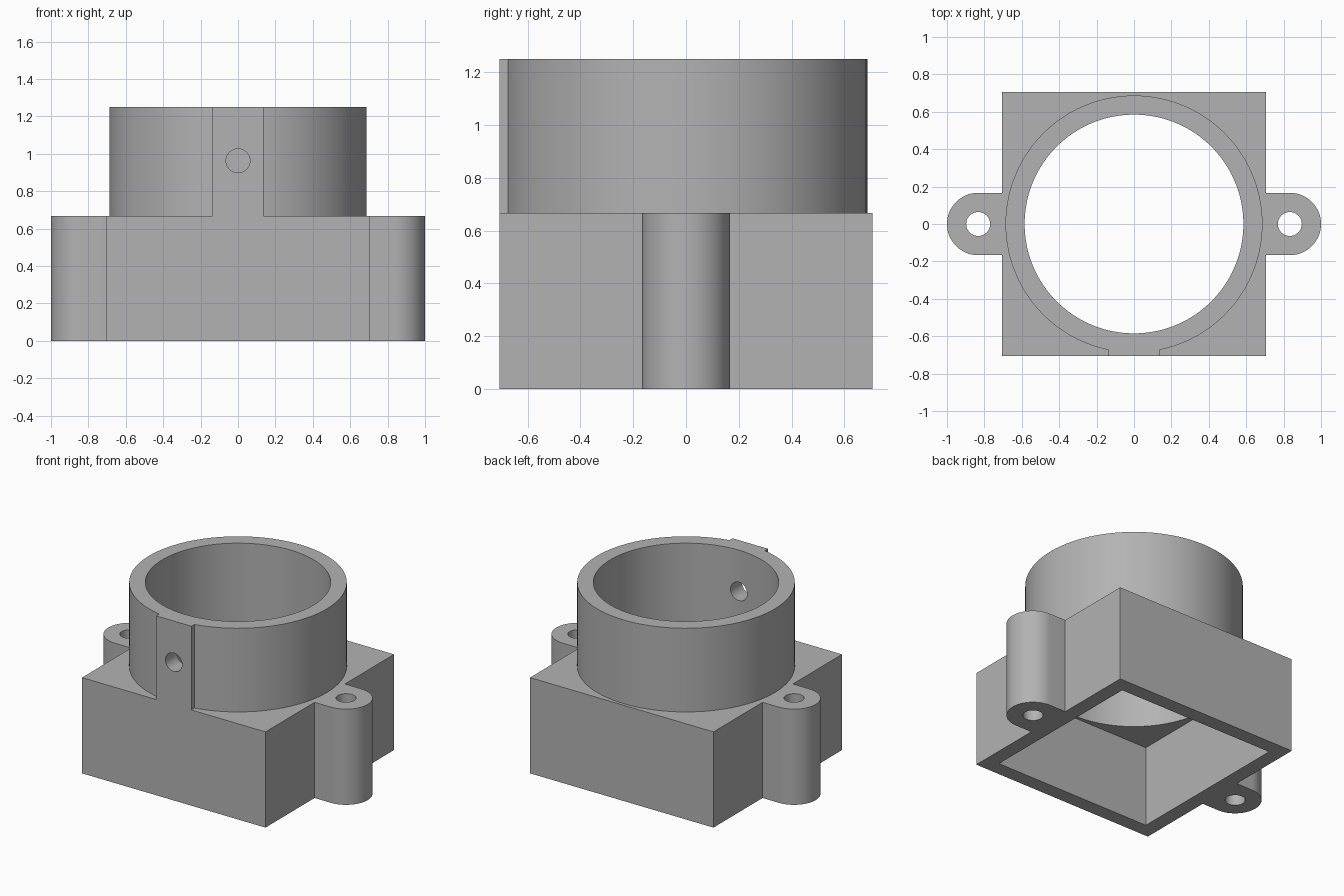
import bpy
import math

cube = bpy.data.objects.get("Cube")
if cube:
    bpy.data.objects.remove(cube, do_unlink=True)

# Main dimensions
HALF = 0.707        # half width of the square base
WALL = 0.102        # shell thickness
BASE_TOP = 0.667
TOP = 1.25
RING_R = 0.687
BORE_R = 0.585
LUG_X, LUG_R, SCREW_R = 0.833, 0.167, 0.064

grey = bpy.data.materials.new("plain_grey")
grey.use_nodes = True
COLOUR = (0.45, 0.45, 0.45, 1)
grey.diffuse_color = COLOUR
grey.node_tree.nodes["Principled BSDF"].inputs["Base Color"].default_value = COLOUR


def finish(name):
    obj = bpy.context.object
    obj.name = name
    bpy.ops.object.transform_apply(location=True, rotation=True, scale=True)
    obj.data.materials.append(grey)
    return obj


def box(name, x, y, z):
    """Box from (low, high) ranges on each axis."""
    ranges = (x, y, z)
    bpy.ops.mesh.primitive_cube_add(size=1, location=[(a + b) / 2 for a, b in ranges])
    bpy.context.object.scale = [b - a for a, b in ranges]
    return finish(name)


def cylinder(name, radius, centre, length, sides=96, tilt=0):
    bpy.ops.mesh.primitive_cylinder_add(vertices=sides, radius=radius, depth=length,
                                        location=centre, rotation=(tilt, 0, 0))
    return finish(name)


def upright(name, radius, x, low, high, sides=96):
    return cylinder(name, radius, (x, 0, (low + high) / 2), high - low, sides)


def combine(target, tool, operation):
    """Apply a boolean and discard the tool."""
    mod = target.modifiers.new(operation.lower(), 'BOOLEAN')
    mod.operation, mod.solver, mod.object = operation, 'EXACT', tool
    tool.hide_render = True
    bpy.context.view_layer.objects.active = target
    bpy.ops.object.modifier_apply(modifier=mod.name)
    bpy.data.objects.remove(tool, do_unlink=True)


# Square base
housing = box("housing", (-HALF, HALF), (-HALF, HALF), (0, BASE_TOP))

# Screw lugs: straight neck with a rounded end
for side in (-1, 1):
    neck_x = sorted((side * (HALF - 0.05), side * LUG_X))
    combine(housing, box("lug_neck", neck_x, (-LUG_R, LUG_R), (0, BASE_TOP)), 'UNION')
    combine(housing, upright("lug_end", LUG_R, side * LUG_X, 0, BASE_TOP, 64), 'UNION')

# Round collar and the flat pad on its front
combine(housing, upright("collar", RING_R, 0, BASE_TOP - 0.05, TOP), 'UNION')
combine(housing, box("front_pad", (-0.136, 0.136), (-HALF, -0.62),
                     (BASE_TOP - 0.05, TOP)), 'UNION')

# Square cavity below, round bore above
inner = HALF - WALL
combine(housing, box("cavity", (-inner, inner), (-inner, inner),
                     (-0.1, BASE_TOP - WALL)), 'DIFFERENCE')
combine(housing, upright("bore", BORE_R, 0, BASE_TOP - 0.2, TOP + 0.1), 'DIFFERENCE')

# Screw holes through the lugs and the pad
for side in (-1, 1):
    combine(housing, upright("lug_hole", SCREW_R, side * LUG_X, -0.1, BASE_TOP + 0.1, 40),
            'DIFFERENCE')
combine(housing, cylinder("pad_hole", SCREW_R, (0, -0.65, 0.963), 0.4, 40, math.pi / 2),
        'DIFFERENCE')

# Smooth the curved walls, keep the edges crisp
bpy.ops.object.select_all(action='DESELECT')
housing.select_set(True)
bpy.context.view_layer.objects.active = housing
bpy.ops.object.shade_smooth_by_angle(angle=math.radians(30))
